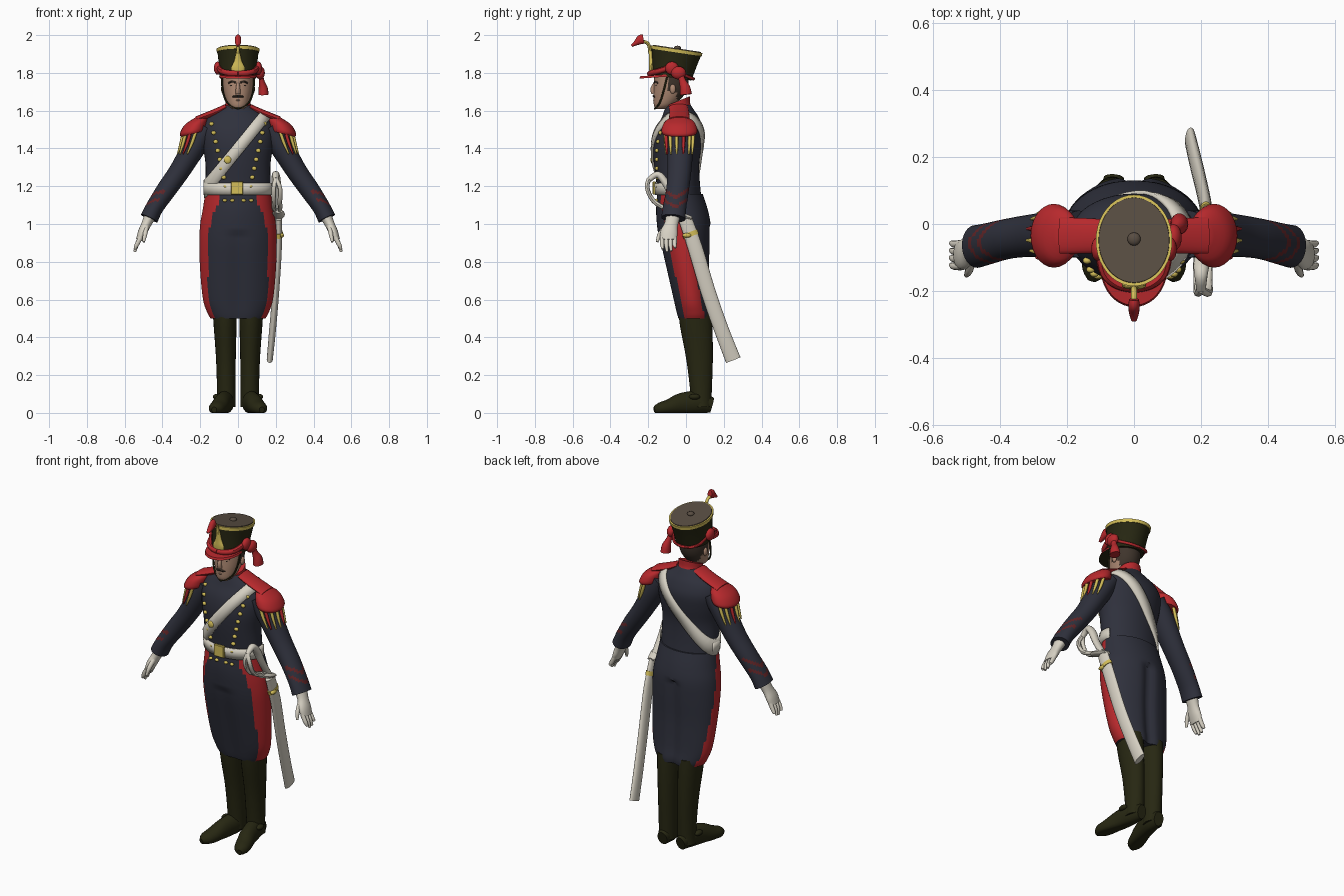
import bpy, bmesh, math
from mathutils import Vector
from mathutils.bvhtree import BVHTree

cube = bpy.data.objects.get("Cube")
if cube:
    bpy.data.objects.remove(cube, do_unlink=True)


def material(name, *rgb):
    mat = bpy.data.materials.new(name)
    mat.use_nodes = True
    mat.diffuse_color = (*rgb, 1)
    mat.node_tree.nodes["Principled BSDF"].inputs["Base Color"].default_value = (*rgb, 1)
    return mat


NAVY = material("navy cloth", .028, .03, .045)
RED = material("red cloth", .48, .022, .026)
WHITE = material("off white", .68, .64, .55)
GOLD = material("gold", .66, .52, .1)
BOOT = material("dark olive leather", .02, .02, .006)
SKIN = material("skin", .42, .25, .17)
HAIR = material("dark brown hair", .05, .035, .025)
CROWN = material("grey brown crown", .1, .075, .055)
MAROON = material("maroon trim", .12, .018, .02)
X, Y, Z = Vector((1, 0, 0)), Vector((0, 1, 0)), Vector((0, 0, 1))


def finish(name, bm, mats, angle=45):
    """Turn a bmesh into a smooth shaded object."""
    bmesh.ops.recalc_face_normals(bm, faces=bm.faces)
    mesh = bpy.data.meshes.new(name)
    bm.to_mesh(mesh)
    bm.free()
    for mat in mats:
        mesh.materials.append(mat)
    mesh.shade_smooth()
    mesh.set_sharp_from_angle(angle=math.radians(angle))
    obj = bpy.data.objects.new(name, mesh)
    bpy.context.collection.objects.link(obj)
    return obj


def spline(pts, steps):
    """Smoothly interpolate rings of (x, y, z, radius along ref, other radius)."""
    out = []
    last = len(pts) - 1
    for i in range(last):
        a, b, c, d = (pts[max(0, min(last, i + k))] for k in (-1, 0, 1, 2))
        for s in range(steps):
            t = s / steps
            out.append([q + t / 2 * (r - p + t * (2*p - 5*q + 4*r - w + t * (3*(q - r) + w - p)))
                        for p, q, r, w in zip(a, b, c, d)])
    return out + [list(pts[-1])]


def tube(name, pts, *mats, ref=X, normal=None, n=20, steps=4, side=1, rule=None, shape=None):
    """Loft elliptical rings along a path; side=-1 mirrors it to the right."""
    rings = spline(pts, steps)
    centres = [Vector(r[:3]) for r in rings]
    bm = bmesh.new()
    loops = []
    for i, ring in enumerate(rings):
        t = normal or centres[min(i + 1, len(rings) - 1)] - centres[max(i - 1, 0)]
        t = Vector(t).normalized()
        u = (ref - t * ref.dot(t)).normalized()
        v = t.cross(u)
        loop = []
        for k in range(n):
            a = math.tau * k / n
            p = centres[i] + u * math.cos(a) * ring[3] + v * math.sin(a) * ring[4]
            if shape:
                p = shape(p)
            p.x *= side
            loop.append(bm.verts.new(p))
        loops.append(loop)
    for low, high in zip(loops, loops[1:]):
        for k in range(n):
            bm.faces.new((low[k], low[k - 1], high[k - 1], high[k]))
    bm.faces.new(loops[0])
    bm.faces.new(loops[-1])
    bmesh.ops.recalc_face_normals(bm, faces=bm.faces)
    bm.normal_update()
    if rule:
        for f in bm.faces:
            f.material_index = int(rule(f.calc_center_median(), f.normal))
    return finish(name, bm, mats)


def column(name, rows, *mats, **kw):
    """Upright loft from rows of (z, centre y, half width, half depth)."""
    return tube(name, [(0, y, z, a, b) for z, y, a, b in rows], *mats, normal=Z, **kw)


def cord(name, pts, r, mat, **kw):
    """Round cord of constant thickness."""
    return tube(name, [(*p, r, r) for p in pts], mat, n=8, **kw)


def ball(name, at, size, mat, side=1):
    bm = bmesh.new()
    bmesh.ops.create_uvsphere(bm, u_segments=14, v_segments=8, radius=1)
    for v in bm.verts:
        v.co = Vector(c * s + o for c, s, o in zip(v.co, size, at))
        v.co.x *= side
    return finish(name, bm, [mat])


# Coat body and skirts, with red side panels
torso = column("coat_body", [
    (1.08, -.03, .165, .12), (1.2, -.04, .172, .115), (1.32, -.05, .172, .12),
    (1.42, -.045, .188, .13), (1.5, -.035, .193, .125), (1.56, -.03, .165, .1),
    (1.6, -.035, .11, .08), (1.63, -.04, .065, .065)], NAVY, n=40)


def split(p):
    if p.y > .05 and p.z < 1:
        p.y -= .022 * math.exp(-(p.x / .03) ** 2)
    elif p.y < 0 and p.z < .95:
        p.y += .012 * math.exp(-(p.x / .05) ** 2)
    return p


def side_panel(c, normal):
    front = .09 - .2 * (c.z - .3)
    return abs(c.x) > .1 and front - .06 < c.y < front + .05 and abs(normal.z) < .9


column("coat_skirt", [
    (.5, .045, .145, .095), (.53, .042, .162, .1), (.6, .03, .185, .103),
    (.75, .01, .2, .117), (.9, -.005, .205, .136), (1, -.012, .2, .142),
    (1.08, -.022, .186, .136), (1.16, -.032, .174, .12)],
    NAVY, RED, n=64, steps=5, rule=side_panel, shape=split)

# Cross belt and waist belt wrapped onto the coat
tree = BVHTree.FromPolygons([v.co for v in torso.data.vertices],
                            [p.vertices[:] for p in torso.data.polygons])


def band(name, origin, u, v, width, start, end, count=56):
    bm = bmesh.new()
    across = u.cross(v).normalized()
    rows = []
    for i in range(count + 1):
        a = start + (end - start) * i / count
        d = u * math.cos(a) + v * math.sin(a)
        row = []
        for s in (-.5, 0, .5):
            o = origin + across * width * s
            hit = tree.ray_cast(o + d, -d)[0]
            row.append(bm.verts.new((hit or o + d * .15) + d * .005))
        rows.append(row)
    for p, q in zip(rows, rows[1:]):
        for k in range(2):
            bm.faces.new((p[k], q[k], q[k + 1], p[k + 1]))
    obj = finish(name, bm, [WHITE])
    mod = obj.modifiers.new("thickness", "SOLIDIFY")
    mod.thickness, mod.offset = .014, 0


band("cross_belt", Vector((-.025, -.04, 1.367)), Vector((.63, 0, .777)), Y, .062, 0, math.tau)
band("waist_belt", Vector((0, -.04, 1.185)), X, Y, .062, -math.pi - .2, .2)


def on_chest(x, z, out=.004):
    hit = tree.ray_cast(Vector((x, -1, z)), Y)[0]
    return Vector((x, (hit.y if hit else -.15) - out, z))


def plate(name, at, w, h, depth, mat, bevel=.003):
    bm = bmesh.new()
    bmesh.ops.create_cube(bm, size=1)
    for v in bm.verts:
        v.co = Vector(at) + Vector((v.co.x * w, v.co.y * depth, v.co.z * h))
    bmesh.ops.bevel(bm, geom=bm.edges[:], offset=bevel, segments=1, affect="EDGES")
    return finish(name, bm, [mat], 30)


plate("belt_buckle", on_chest(-.005, 1.19, .014), .065, .07, .016, GOLD)
ball("cross_belt_buckle", on_chest(-.055, 1.34, .014), (.02, .008, .02), GOLD)
for side in (1, -1):
    for i in range(8):
        t = i / 7
        at = on_chest(side * (.14 - .075 * t), 1.53 - .33 * t)
        ball("coat_button", at, (.013, .01, .011), GOLD)
    for x in (.03, .07):
        ball("hem_button", (side * x, -.158, 1.125), (.012, .01, .009), GOLD)

# Collar, neck and head
tube("collar", [(0, -.042, 1.575, .095, .085), (0, -.045, 1.61, .07, .073),
                (0, -.045, 1.65, .066, .07)], RED, normal=(0, -.4, 1), n=28)
column("head", [(1.608, -.13, .028, .03), (1.63, -.115, .052, .055), (1.68, -.092, .07, .08),
                (1.73, -.08, .079, .09), (1.8, -.075, .082, .092)], SKIN, HAIR, n=36, steps=6,
       rule=lambda c, n: c.z > 1.65 and c.y > (-.1 if c.z > 1.7 else -.05))
tube("nose", [(0, -.165, 1.745, .008, .008), (0, -.175, 1.715, .012, .014),
              (0, -.172, 1.69, .014, .012)], SKIN, n=10)
tube("lips", [(-.02, -.157, 1.655, .004, .005), (0, -.167, 1.655, .005, .008),
              (.02, -.157, 1.655, .004, .005)], SKIN, ref=Z, n=8)
for side in (1, -1):
    tube("moustache", [(0, -.169, 1.678, .008, .009), (.022, -.162, 1.674, .007, .008),
                       (.045, -.14, 1.668, .002, .003)], HAIR, ref=Z, n=8, side=side)
    cord("eyebrow", [(.012, -.167, 1.748), (.032, -.161, 1.754), (.05, -.147, 1.746)],
         .005, HAIR, side=side)
    ball("eye", (.031, -.155, 1.733), (.011, .007, .005), HAIR, side)
    ball("ear", (.08, -.07, 1.715), (.01, .016, .025), SKIN, side)
    cord("chin_strap", [(.086, -.1, 1.78), (.08, -.12, 1.7), (.055, -.14, 1.64),
                        (0, -.165, 1.61)], .005, BOOT, side=side)

# Tall cap with rim, crown, visor and front plate
TILT = (0, .15, 1)
tube("cap_body", [(0, -.075, 1.775, .098, .105), (0, -.062, 1.85, .102, .119),
                  (0, -.05, 1.918, .11, .134)], BOOT, normal=TILT, n=40)
tube("cap_rim", [(0, -.051, 1.908, .112, .136), (0, -.049, 1.926, .114, .138)],
     GOLD, normal=TILT, n=40, steps=1)
tube("cap_crown", [(0, -.049, 1.92, .107, .13), (0, -.048, 1.93, .105, .128)],
     CROWN, normal=TILT, n=40, steps=1)
ball("crown_button", (0, -.045, 1.932), (.02, .02, .012), CROWN)
tube("visor", [(0, -.13, 1.778, .1, .118), (0, -.13, 1.79, .096, .113)], RED, BOOT,
     normal=(0, -.07, 1), n=40, steps=1, rule=lambda c, n: n.z < -.5)
tube("cap_plate", [(0, -.182, 1.805, .034, .012), (0, -.184, 1.83, .036, .012),
                   (0, -.184, 1.865, .02, .012), (0, -.188, 1.915, .01, .01)], GOLD, n=14)
cord("plume_stem", [(0, -.19, 1.9), (0, -.196, 1.945), (0, -.212, 1.962), (0, -.235, 1.965)],
     .009, GOLD)
tube("plume", [(0, -.225, 1.98, .014, .024), (0, -.24, 1.976, .017, .026),
               (0, -.265, 1.958, .015, .014), (0, -.288, 1.943, .008, .006)], RED, n=14)

# Cap cords, rosettes and the left tassel
for side in (1, -1):
    cord("cap_cord", [(.102, -.08, 1.83), (.088, -.145, 1.81), (.05, -.18, 1.8),
                      (0, -.192, 1.796)], .015, RED, side=side)
    cord("rear_cord", [(.102, -.08, 1.83), (.09, -.01, 1.79), (.05, .03, 1.772),
                       (0, .04, 1.768)], .008, RED, side=side)
    ball("cap_rosette", (.108, -.075, 1.825), (.02, .036, .035), RED, side)
ball("cap_knot", (.118, -.04, 1.8), (.025, .04, .035), RED)
tube("cap_tassel", [(.12, -.035, 1.81, .012, .016), (.125, -.02, 1.76, .014, .018),
                    (.133, -.005, 1.72, .024, .028), (.135, 0, 1.685, .027, .032)], RED, n=14)


# Arms, hands, epaulettes, legs and boots, mirrored
def chevron(c, n):
    return n.x * c.x > 0 and any(abs(c.z - h - .6 * abs(c.y + .055)) < .009 for h in (1.09, 1.14))


def grounded(p):
    p.z = max(p.z, 0)
    return p


for side, word in ((1, "left_"), (-1, "right_")):
    tube(word + "sleeve", [
        (.165, -.03, 1.51, .07, .06), (.225, -.03, 1.42, .07, .063), (.31, -.035, 1.28, .063, .055),
        (.38, -.045, 1.18, .06, .052), (.44, -.06, 1.09, .062, .047), (.47, -.067, 1.03, .064, .048)],
        NAVY, MAROON, ref=Y, n=32, steps=9, side=side, rule=chevron)
    tube(word + "palm", [(.462, -.067, 1.05, .04, .032), (.485, -.078, 1.0, .036, .026),
                         (.506, -.09, .955, .046, .024), (.522, -.092, .915, .042, .018)],
         WHITE, ref=Y, side=side)
    for i in range(4):
        y = -.126 + .022 * i
        drop = (.015, 0, .004, .022)[i]
        tube(word + "finger", [(.515, y, .93, .012, .013), (.536, y, .89, .011, .012),
                               (.546, y + .004, .853 + drop, .007, .007)],
             WHITE, ref=Y, n=10, side=side)
    tube(word + "thumb", [(.485, -.105, .985, .015, .014), (.492, -.138, .945, .013, .012),
                          (.5, -.153, .905, .007, .007)], WHITE, ref=Y, n=10, side=side)
    tube(word + "epaulette", [
        (.238, -.035, 1.478, .066, .09), (.238, -.035, 1.497, .072, .095),
        (.222, -.035, 1.54, .062, .078), (.205, -.035, 1.568, .025, .035)],
        RED, normal=(.25, 0, 1), n=28, side=side)
    tube(word + "shoulder_strap", [(.06, -.04, 1.622, .05, .015), (.12, -.036, 1.592, .052, .018),
                                   (.22, -.035, 1.555, .055, .015)], RED, ref=Y, side=side)
    for k in range(7):
        a = -1.7 + .5 * k
        dx, dy = math.cos(a), math.sin(a)
        tube(word + "fringe", [
            (.23 + .058 * dx, -.035 + .076 * dy, 1.49, .009, .009),
            (.25 + .052 * dx, -.035 + .074 * dy, 1.43, .009, .009),
            (.275 + .045 * dx, -.035 + .07 * dy, 1.37, .004, .004)],
            (GOLD, RED)[k % 3 == 1], n=8, side=side)
    tube(word + "boot_leg", [
        (.064, .08, .03, .05, .055), (.062, .08, .1, .049, .056), (.064, .072, .28, .052, .07),
        (.068, .055, .45, .06, .085), (.07, .047, .54, .064, .088)], BOOT, normal=Z, n=24, side=side)
    tube(word + "foot", [
        (.06, .138, .04, .03, .04), (.066, .07, .055, .046, .06), (.083, -.02, .048, .045, .058),
        (.103, -.09, .03, .046, .042), (.118, -.14, .022, .038, .032), (.126, -.168, .016, .014, .016)],
        BOOT, n=20, side=side, shape=grounded)
    ball(word + "spur_strap", (.115, .045, .085), (.018, .03, .015), BOOT, side)

# Sabre in its scabbard on the left hip
tube("scabbard", [
    (.215, -.005, 1.03, .036, .018), (.214, .05, .87, .039, .018), (.2, .118, .64, .039, .018),
    (.183, .188, .44, .039, .018), (.168, .25, .28, .041, .016)], WHITE, ref=Y, n=20)
tube("scabbard_band", [(.215, .02, .958, .042, .022), (.215, .028, .935, .042, .022)],
     GOLD, ref=Y, steps=1)
ball("scabbard_ring", (.232, .005, .94), (.012, .025, .012), GOLD)
tube("sabre_grip", [(.212, -.015, 1.05, .022, .018), (.208, -.07, 1.14, .022, .018),
                    (.202, -.11, 1.22, .025, .02), (.2, -.15, 1.262, .02, .018),
                    (.2, -.195, 1.235, .014, .014)], WHITE, ref=X, n=14)
for x in (.19, .222):
    cord("sabre_guard", [(.2, -.195, 1.24), (x, -.205, 1.19), (x, -.17, 1.12),
                         (x, -.1, 1.08), (.212, -.03, 1.06)], .012, WHITE)
tube("guard_shell", [(.212, -.09, 1.07, .025, .012), (.214, -.03, 1.05, .035, .016),
                     (.214, .03, 1.03, .02, .01)], WHITE, ref=X, n=14)
